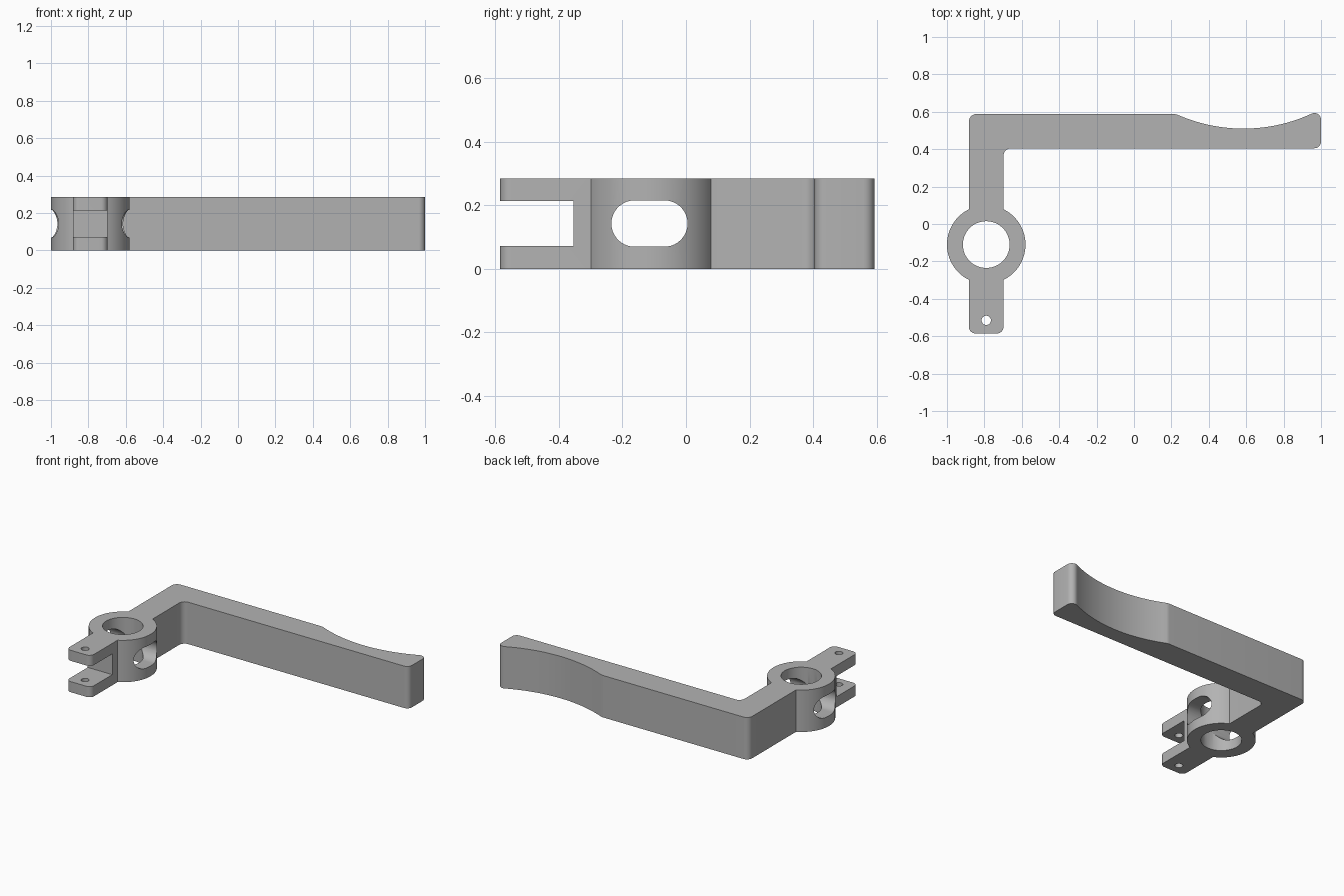
import bpy, bmesh, math
from mathutils import Vector

cube = bpy.data.objects.get("Cube")
if cube:
    bpy.data.objects.remove(cube, do_unlink=True)

H = 0.285                        # body height
CX, CY = -0.79, -0.11            # ring centre
R_OUT, R_IN, HALF = 0.21, 0.125, 0.0925
BACK, INNER, FRONT = 0.588, 0.405, -0.585

grey = bpy.data.materials.new("light grey")
grey.use_nodes = True
colour = (0.45, 0.45, 0.45, 1)
grey.diffuse_color = colour
grey.node_tree.nodes["Principled BSDF"].inputs["Base Color"].default_value = colour


def arc(cx, cy, r, a0, a1, n):
    """Points on an arc, both ends included."""
    return [Vector((cx + r * math.cos(a0 + (a1 - a0) * i / n),
                    cy + r * math.sin(a0 + (a1 - a0) * i / n))) for i in range(n + 1)]


def fillet(prev, corner, nxt, r, n=8):
    """Round the corner between two straight runs."""
    p, c, q = Vector(prev), Vector(corner), Vector(nxt)
    u, v = (p - c).normalized(), (q - c).normalized()
    half = u.angle(v) / 2
    centre = c + (u + v).normalized() * r / math.sin(half)
    a, b = c + u * r / math.tan(half) - centre, c + v * r / math.tan(half) - centre
    total = a.angle(b)
    return [centre + (a * math.sin(total * (1 - i / n)) + b * math.sin(total * i / n))
            / math.sin(total) for i in range(n + 1)]


def prism(name, outline, depth, place):
    """Extrude an outline by depth; place maps (u, v, w) to a 3D position."""
    bm = bmesh.new()
    face = bm.faces.new([bm.verts.new(place(p[0], p[1], 0)) for p in outline])
    top = bmesh.ops.extrude_face_region(bm, geom=[face])["geom"]
    shift = Vector(place(0, 0, depth)) - Vector(place(0, 0, 0))
    bmesh.ops.translate(bm, vec=shift, verts=[g for g in top if isinstance(g, bmesh.types.BMVert)])
    bmesh.ops.recalc_face_normals(bm, faces=bm.faces)
    mesh = bpy.data.meshes.new(name)
    bm.to_mesh(mesh)
    bm.free()
    mesh.materials.append(grey)
    obj = bpy.data.objects.new(name, mesh)
    bpy.context.collection.objects.link(obj)
    return obj


# Outline of the lever, anticlockwise from the fork tip
left, right = CX - HALF, CX + HALF
join = math.asin(HALF / R_OUT)
quarter = math.pi / 2

# Scalloped thumb rest on the back of the arm
SX, SR = 0.585, 0.873
SY = 0.51 + SR
end_a = math.asin(0.355 / SR)
scallop = arc(SX, SY, SR, -quarter + end_a, -quarter - end_a + 0.03, 32)
tip = (1, scallop[0].y + math.tan(end_a) * (1 - scallop[0].x))
slope = scallop[-1] - scallop[-2]
start = scallop[-1] + slope * ((BACK - scallop[-1].y) / slope.y)

outline = fillet((right, 0), (left, FRONT), (right, FRONT), 0.035)
outline = fillet((left, -0.4), (left, FRONT), (right, FRONT), 0.035)
outline += fillet((left, FRONT), (right, FRONT), (right, -0.4), 0.035)
outline += arc(CX, CY, R_OUT, -quarter + join, quarter - join, 40)
outline += fillet((right, 0.2), (right, INNER), (0, INNER), 0.04)
outline += fillet((0, INNER), (1, INNER), (1, 0.5), 0.035)
outline += fillet((1, INNER), tip, scallop[0], 0.035)
outline += scallop
outline += fillet(scallop[-1], start, (0, BACK), 0.06)
outline += fillet((0, BACK), (left, BACK), (left, 0.2), 0.04)
outline += arc(CX, CY, R_OUT, quarter + join, 3 * quarter - join, 40)

lever = prism("lever_body", outline, H, lambda u, v, w: (u, v, w))

# Openings: ring bore, pin hole, fork gap and the oblong side window
circle = 2 * math.pi
bore = prism("bore_cutter", arc(CX, CY, R_IN, 0, circle, 64)[:-1], H + 0.2,
             lambda u, v, w: (u, v, w - 0.1))
pin = prism("pin_cutter", arc(CX, -0.515, 0.025, 0, circle, 32)[:-1], H + 0.2,
            lambda u, v, w: (u, v, w - 0.1))
gap = prism("fork_cutter", [(-0.7, 0.072), (-0.355, 0.072), (-0.355, 0.213), (-0.7, 0.213)], 0.5,
            lambda u, v, w: (CX - 0.25 + w, u, v))
MID, WR = H / 2, 0.073
window_outline = (arc(-0.115 + 0.12 - WR, MID, WR, -quarter, quarter, 20)
                  + arc(-0.115 - 0.12 + WR, MID, WR, quarter, 3 * quarter, 20))
window = prism("window_cutter", window_outline, 0.6, lambda u, v, w: (CX - 0.3 + w, u, v))

bpy.context.view_layer.objects.active = lever
for cutter in (bore, pin, gap, window):
    mod = lever.modifiers.new(cutter.name, "BOOLEAN")
    mod.operation = "DIFFERENCE"
    mod.solver = "EXACT"
    mod.object = cutter
    bpy.ops.object.modifier_apply(modifier=mod.name)
    bpy.data.objects.remove(cutter, do_unlink=True)

# Smooth the round walls, keep the edges crisp
bpy.ops.object.select_all(action="DESELECT")
lever.select_set(True)
bpy.ops.object.shade_smooth_by_angle(angle=math.radians(25))
